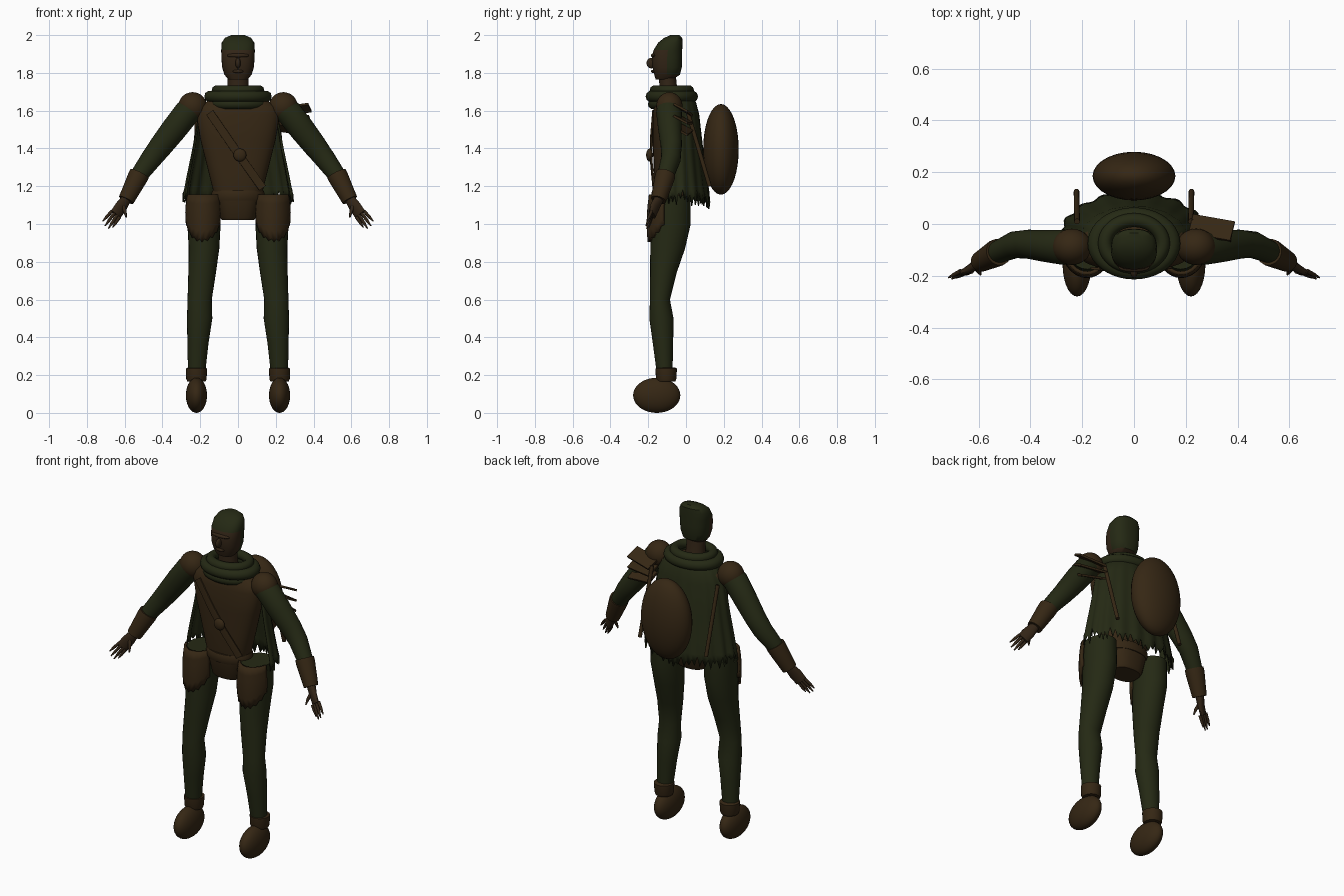
import bpy, bmesh, math, random
from mathutils import Vector, Matrix, Quaternion

random.seed(4)
cube = bpy.data.objects.get("Cube")
if cube:
    bpy.data.objects.remove(cube, do_unlink=True)
parts = []


def material(name, rgb):
    m = bpy.data.materials.new(name)
    m.use_nodes = True
    m.diffuse_color = (*rgb, 1)
    for node in m.node_tree.nodes:
        if node.type == 'BSDF_PRINCIPLED':
            node.inputs["Base Color"].default_value = (*rgb, 1)
            node.inputs["Roughness"].default_value = 0.9
    return m


CLOTH = material("dark green cloth", (0.018, 0.022, 0.007))
LEATHER = material("dark brown leather", (0.036, 0.020, 0.007))
SKIN = material("brown skin", (0.032, 0.018, 0.008))


def finish(name, bm, *mats):
    bmesh.ops.recalc_face_normals(bm, faces=bm.faces)
    mesh = bpy.data.meshes.new(name)
    bm.to_mesh(mesh)
    bm.free()
    obj = bpy.data.objects.new(name, mesh)
    for m in mats:
        mesh.materials.append(m)
    bpy.context.collection.objects.link(obj)
    parts.append(obj)
    return obj


def loft(name, rings, *mats, n=24, power=2, along=False):
    """Skin elliptical rings (x, y, z, rx, ry), level or square to the path."""
    bm = bmesh.new()
    loops = []
    pts = [Vector(r[:3]) for r in rings]
    for i, (x, y, z, rx, ry) in enumerate(rings):
        q = Quaternion()
        if along:
            tangent = pts[min(i + 1, len(pts) - 1)] - pts[max(i - 1, 0)]
            q = tangent.to_track_quat('Z', 'Y')
        loop = []
        for k in range(n):
            a = math.tau * k / n
            c, s = math.cos(a), math.sin(a)
            v = Vector((math.copysign(abs(c) ** (2 / power), c) * rx,
                        math.copysign(abs(s) ** (2 / power), s) * ry, 0))
            loop.append(bm.verts.new(pts[i] + q @ v))
        loops.append(loop)
    for a, b in zip(loops, loops[1:]):
        for k in range(n):
            j = (k + 1) % n
            bm.faces.new((a[k], a[j], b[j], b[k]))
    bm.faces.new(loops[0])
    bm.faces.new(loops[-1])
    return finish(name, bm, *mats)


def ball(name, center, radii, mat):
    bm = bmesh.new()
    bmesh.ops.create_uvsphere(bm, u_segments=28, v_segments=18, radius=1,
                              matrix=Matrix.LocRotScale(Vector(center), None, Vector(radii)))
    return finish(name, bm, mat)


def shell(name, point, cols, rows, mat, thick):
    """Open curved sheet from point(u, v), thickened."""
    bm = bmesh.new()
    grid = [[bm.verts.new(point(i, j)) for i in range(cols)] for j in range(rows)]
    for j in range(rows - 1):
        for i in range(cols - 1):
            bm.faces.new((grid[j][i], grid[j][i + 1], grid[j + 1][i + 1], grid[j + 1][i]))
    obj = finish(name, bm, mat)
    mod = obj.modifiers.new("thickness", 'SOLIDIFY')
    mod.thickness = thick
    mod.offset = 0
    return obj


def ring(name, center, rx, ry, r, mat, n=40, m=10):
    bm = bmesh.new()
    loops = []
    for i in range(n):
        a = math.tau * i / n
        loops.append([bm.verts.new((center[0] + (rx + r * math.cos(b)) * math.cos(a),
                                    center[1] + (ry + r * math.cos(b)) * math.sin(a),
                                    center[2] + r * math.sin(b)))
                      for b in (math.tau * k / m for k in range(m))])
    for i in range(n):
        a, b = loops[i], loops[(i + 1) % n]
        for k in range(m):
            bm.faces.new((a[k], b[k], b[(k + 1) % m], a[(k + 1) % m]))
    return finish(name, bm, mat)


# Head: skin face with a green cap over crown and back
head = loft("head", [(0, -.115, 1.765, .05, .045), (0, -.1, 1.79, .072, .068),
                     (0, -.1, 1.83, .084, .078), (0, -.1, 1.88, .088, .08),
                     (0, -.096, 1.92, .089, .076), (0, -.083, 1.96, .086, .064),
                     (0, -.068, 1.985, .07, .048), (0, -.058, 2, .035, .024)],
            SKIN, CLOTH, n=32, power=2.5)
for p in head.data.polygons:
    c = p.center
    p.material_index = int(c.z > 1.92 or (c.y > -.105 and c.z > 1.8))
ball("nose", (0, -.184, 1.852), (.014, .025, .028), SKIN)
ball("brow", (0, -.168, 1.892), (.06, .018, .012), SKIN)
ball("lips", (0, -.172, 1.808), (.028, .013, .009), SKIN)
loft("neck", [(0, -.09, 1.66, .06, .055), (0, -.095, 1.74, .055, .046),
              (0, -.1, 1.79, .055, .046)], SKIN)

# Torso, belt and pelvis
loft("torso", [(0, -.08, 1.13, .12, .08), (0, -.085, 1.19, .135, .085),
               (0, -.085, 1.31, .165, .086), (0, -.088, 1.45, .2, .09),
               (0, -.088, 1.58, .222, .09), (0, -.085, 1.62, .21, .085),
               (0, -.08, 1.67, .13, .07)], LEATHER, n=40, power=2.6)
loft("belt", [(0, -.08, 1.125, .135, .098), (0, -.08, 1.14, .14, .103),
              (0, -.08, 1.165, .14, .103), (0, -.08, 1.178, .135, .098)], LEATHER, n=36)
loft("pelvis", [(0, -.08, 1.02, .085, .07), (0, -.08, 1.035, .095, .08),
                (0, -.08, 1.14, .12, .094)], LEATHER, power=2.6)

# Chest strap with round buckle
loft("chest_strap", [(-.15, -.172, 1.59, .005, .022), (-.06, -.184, 1.46, .005, .022),
                     (.03, -.184, 1.33, .005, .022), (.13, -.17, 1.19, .005, .022)],
     LEATHER, n=16, power=6, along=True)
ball("strap_buckle", (.01, -.193, 1.365), (.034, .018, .034), LEATHER)

# Wrapped scarf
for i, (z, rx, ry, r) in enumerate([(1.708, .112, .09, .027), (1.675, .148, .108, .031),
                                    (1.635, .135, .1, .027)]):
    ring(f"scarf_wrap_{i + 1}", (0, -.075, z), rx, ry, r, CLOTH)

# Tattered cape: pleated sheet around the back with a ragged hem
COLS = 61
hem = [(.05 if i % 2 else 0) + random.uniform(-.02, .02) for i in range(COLS)]
cape_rows = [(1.68, .12, .09), (1.64, .17, .11), (1.58, .205, .125), (1.4, .235, .145),
             (1.25, .265, .165), (1.18, .277, .175), (1.08, .285, .18)]


def cape_point(i, j):
    z, rx, ry = cape_rows[j]
    a = math.radians(-10 + 200 * i / (COLS - 1))
    pleat = 1 + .02 * math.sin(i * 1.05) * j / 4
    if j == len(cape_rows) - 1:
        z += hem[i] + .04 * abs(math.cos(a))
    return (rx * pleat * math.cos(a), -.06 + ry * pleat * math.sin(a), z)


shell("cape", cape_point, COLS, len(cape_rows), CLOTH, .008)

# Rounded shield on the back
ball("back_shield", (0, .185, 1.395), (.16, .094, .24), LEATHER)

for side, s in (("left", 1), ("right", -1)):
    # Arm, shoulder cap and bracer
    loft(side + "_arm", [(s * .22, -.09, 1.63, .062, .062), (s * .27, -.09, 1.59, .068, .07),
                         (s * .34, -.085, 1.5, .062, .068), (s * .41, -.078, 1.41, .056, .062),
                         (s * .46, -.08, 1.345, .052, .056), (s * .53, -.11, 1.25, .043, .046),
                         (s * .595, -.145, 1.14, .03, .032)], CLOTH, along=True)
    ball(side + "_shoulder_cap", (s * .24, -.088, 1.622), (.076, .07, .076), LEATHER)
    loft(side + "_bracer", [(s * .522, -.108, 1.265, .052, .054), (s * .532, -.113, 1.245, .053, .054),
                            (s * .592, -.145, 1.127, .04, .043)], LEATHER, along=True)
    # Hand with fingers
    loft(side + "_palm", [(s * .59, -.143, 1.135, .025, .027), (s * .62, -.165, 1.09, .018, .036),
                          (s * .648, -.18, 1.05, .014, .034)], SKIN, n=16, along=True)
    tips = [(.716, -.207, 1.015), (.704, -.212, .99), (.686, -.208, .976), (.664, -.198, .982)]
    for i, (x, y, z) in enumerate(tips):
        base = Vector((.668 - .014 * i, -.182, 1.068 - .01 * i))
        mid = base.lerp(Vector((x, y, z)), .6)
        loft(f"{side}_finger_{i + 1}", [(s * base.x, base.y, base.z, .009, .009),
                                        (s * mid.x, mid.y, mid.z, .008, .008),
                                        (s * x, y, z, .003, .003)], SKIN, n=10, along=True)
    loft(side + "_thumb", [(s * .61, -.165, 1.1, .012, .012), (s * .598, -.185, 1.065, .009, .009),
                           (s * .592, -.195, 1.035, .004, .004)], SKIN, n=10, along=True)
    # Leg
    loft(side + "_leg", [(s * .18, -.075, 1.15, .084, .1), (s * .18, -.08, 1, .088, .105),
                         (s * .18, -.097, .87, .081, .092), (s * .19, -.12, .74, .073, .07),
                         (s * .203, -.138, .6, .064, .053), (s * .203, -.13, .5, .067, .064),
                         (s * .212, -.122, .37, .056, .054), (s * .22, -.112, .19, .044, .04)], CLOTH)
    # Boot and cuff
    ball(side + "_boot", (s * .22, -.155, .093), (.056, .125, .093), LEATHER)
    loft(side + "_boot_cuff", [(s * .22, -.105, .165, .048, .048), (s * .22, -.105, .18, .054, .054),
                               (s * .22, -.105, .235, .056, .057), (s * .22, -.105, .24, .046, .046)],
         LEATHER)

    # Curved hip guard with a ragged lower edge
    def guard_point(i, j):
        u, v = i / 8 - 1, j / 5
        a = math.radians(5 + 68 * u)
        bottom = .905 + .09 * u * u + (.015 if i % 2 else 0)
        bulge = .93 + .1 * math.sin(math.pi * v * .8)
        return (s * (.182 + .092 * bulge * math.sin(a)), -.08 - .118 * bulge * math.cos(a),
                1.155 + (bottom - 1.155) * v)
    shell(side + "_hip_guard", guard_point, 17, 6, LEATHER, .014)

    # Slanted rod behind the shoulder
    loft(side + "_back_rod", [(s * .22, .01, 1.59, .011, .011), (s * .222, .125, 1.2, .011, .011)],
         LEATHER, n=12, along=True)

# Layered plates behind the left upper arm
for i in range(3):
    bm = bmesh.new()
    turn = (Matrix.Rotation(math.radians(-10), 4, 'Z') @ Matrix.Rotation(math.radians(-8 + 8 * i), 4, 'Y')
            @ Matrix.Rotation(math.radians(-28), 4, 'X'))
    bmesh.ops.create_cube(bm, size=1, matrix=Matrix.Translation((.3, -.015, 1.605 - .052 * i))
                          @ turn @ Matrix.Diagonal((.165, .085, .012, 1)))
    finish(f"left_arm_plate_{i + 1}", bm, LEATHER)

# Smooth shading with crisp edges
bpy.ops.object.select_all(action='DESELECT')
for obj in parts:
    obj.select_set(True)
bpy.context.view_layer.objects.active = parts[0]
bpy.ops.object.shade_smooth_by_angle(angle=math.radians(40))
